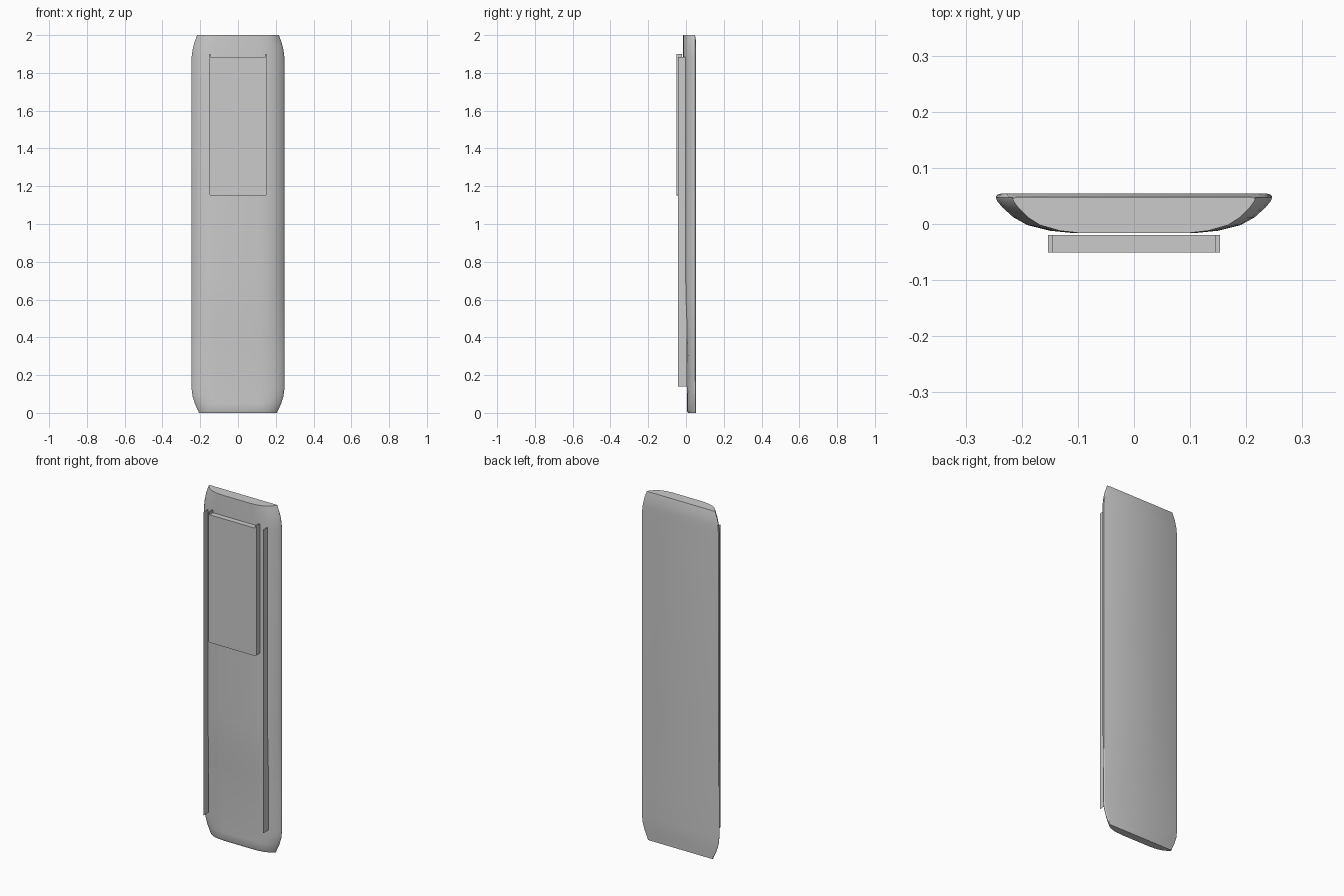
import bpy, bmesh, math

cube = bpy.data.objects.get("Cube")
if cube:
    bpy.data.objects.remove(cube, do_unlink=True)

grey = bpy.data.materials.new("plain grey")
grey.use_nodes = True
grey.diffuse_color = (0.6, 0.6, 0.6, 1)
grey.node_tree.nodes["Principled BSDF"].inputs["Base Color"].default_value = (0.6, 0.6, 0.6, 1)


def make_object(name, bm, fix_normals=True):
    if fix_normals:
        bmesh.ops.recalc_face_normals(bm, faces=bm.faces)
    mesh = bpy.data.meshes.new(name)
    bm.to_mesh(mesh)
    bm.free()
    mesh.materials.append(grey)
    obj = bpy.data.objects.new(name, mesh)
    bpy.context.collection.objects.link(obj)
    return obj


# Slim body: one curved-front cross-section lofted up the height
BACK = 0.054
half = [(0.11, -0.016), (0.15, -0.012), (0.19, -0.002), (0.215, 0.012),
        (0.235, 0.03), (0.244, 0.041), (0.246, 0.047), (0.243, 0.052), (0.238, BACK)]
section = half + [(-x, y) for x, y in reversed(half)]

# height, width factor, depth factor
levels = [(0, 0.84, 0.62), (0.012, 0.86, 0.7), (0.05, 0.93, 0.7), (0.09, 0.98, 0.7),
          (0.13, 1, 0.71), (0.3, 1, 0.75), (0.45, 1, 0.86), (0.6, 1, 0.96),
          (0.72, 1, 1), (1.88, 1, 1), (1.92, 0.98, 1), (1.96, 0.94, 1), (2, 0.88, 1)]

bm = bmesh.new()
rings = [[bm.verts.new((x * w, BACK - (BACK - y) * d, z)) for x, y in section]
         for z, w, d in levels]
n = len(section)
for low, high in zip(rings, rings[1:]):
    for i in range(n):
        j = (i + 1) % n
        bm.faces.new((low[i], low[j], high[j], high[i]))
bm.faces.new(rings[0])
bm.faces.new(rings[-1])
# Soften the rear edge of the top cap
for v in rings[-1]:
    if v.co.y > 0.05:
        v.co.y -= 0.006
body = make_object("body", bm)
bpy.context.view_layer.objects.active = body
body.select_set(True)
bpy.ops.object.shade_smooth_by_angle(angle=math.radians(35))
body.select_set(False)

# Raised front panel with rounded lower corners and a small ear at each top corner
R = 0.012
side = [(0.153 - R + R * math.sin(a), 1.15 + R - R * math.cos(a))
        for a in (math.pi / 8 * k for k in range(5))]
side += [(0.153, 1.9), (0.145, 1.9), (0.145, 1.885)]
outline = side + [(-x, z) for x, z in reversed(side)]
bm = bmesh.new()
front = bm.faces.new([bm.verts.new((x, -0.051, z)) for x, z in outline])
extruded = bmesh.ops.extrude_face_region(bm, geom=[front], use_keep_orig=True)
moved = [g for g in extruded["geom"] if isinstance(g, bmesh.types.BMVert)]
bmesh.ops.translate(bm, verts=moved, vec=(0, 0.031, 0))
make_object("front_panel", bm)

# Paper-thin upright fins along both sides of the front
for name, s in (("left_fin", 1), ("right_fin", -1)):
    bm = bmesh.new()
    corners = [(-0.042, 0.14), (0.004, 0.14), (0.004, 1.885), (-0.042, 1.885)]
    bm.faces.new([bm.verts.new((s * 0.19, y, z)) for y, z in corners])
    make_object(name, bm, fix_normals=False)
